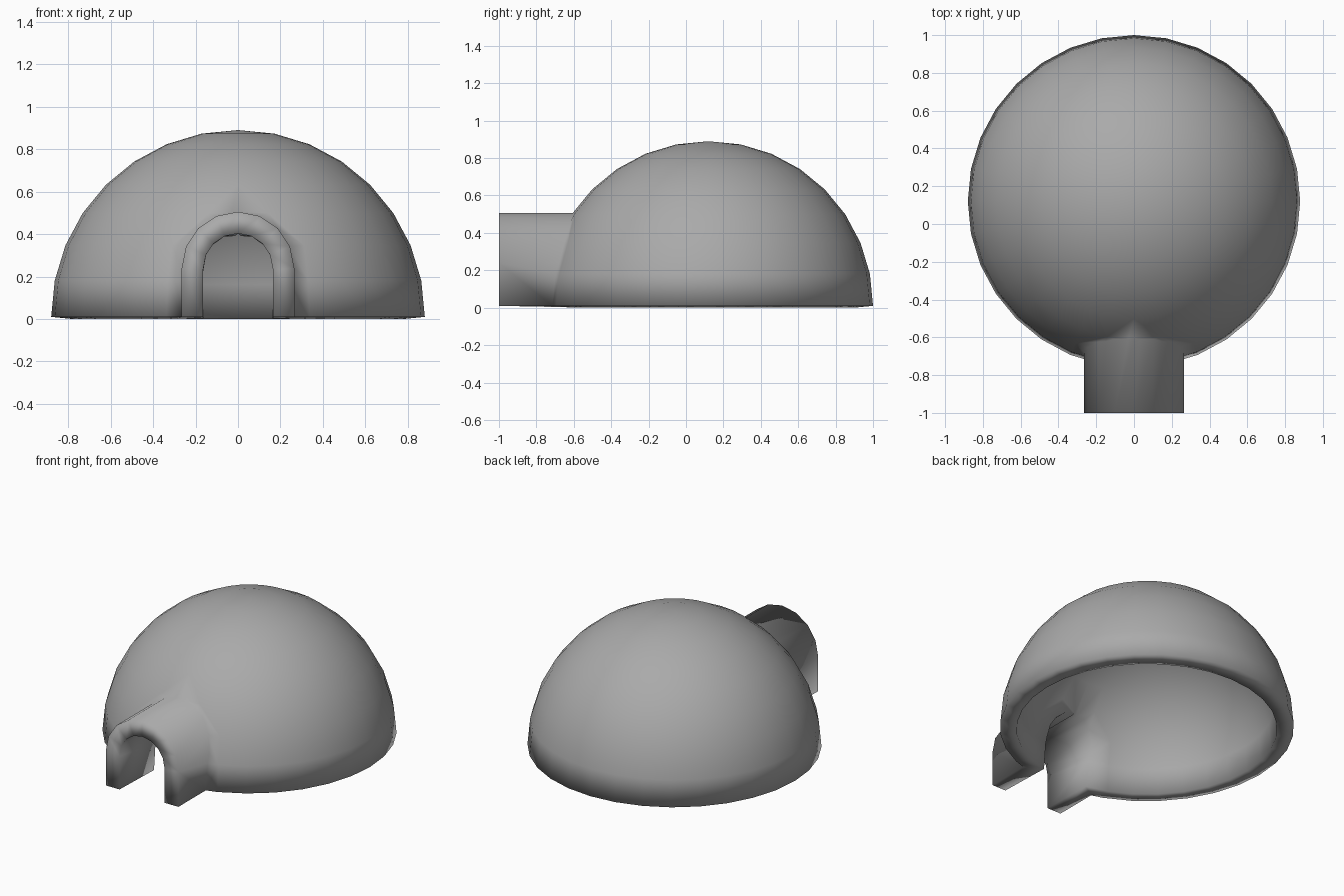
import bpy, bmesh, math
from mathutils import Matrix

cube = bpy.data.objects.get("Cube")
if cube:
    bpy.data.objects.remove(cube, do_unlink=True)

BASE = 0.01        # height of the outer lower edge
RADIUS = 0.88      # dome radius
CENTRE_Y = 0.12    # dome centre
HALF_WIDTH = 0.265 # tunnel half width
SPRING = 0.24      # height where the tunnel arch starts
FRONT = -1.0
WALL = 0.1

grey = bpy.data.materials.new("plain grey")
grey.use_nodes = True
colour = (0.4, 0.4, 0.4, 1)
grey.diffuse_color = colour
grey.node_tree.nodes["Principled BSDF"].inputs["Base Color"].default_value = colour


def make_object(name, bm):
    bmesh.ops.recalc_face_normals(bm, faces=bm.faces)
    mesh = bpy.data.meshes.new(name)
    bm.to_mesh(mesh)
    bm.free()
    mesh.materials.append(grey)
    obj = bpy.data.objects.new(name, mesh)
    bpy.context.collection.objects.link(obj)
    return obj


# Dome
bm = bmesh.new()
bmesh.ops.create_uvsphere(bm, u_segments=32, v_segments=16, radius=RADIUS,
                          matrix=Matrix.Translation((0, CENTRE_Y, BASE)))
igloo = make_object("igloo_shell", bm)

# Entrance tunnel: an arch profile pushed into the dome
bm = bmesh.new()
arch = [(HALF_WIDTH * math.cos(math.pi * i / 8), SPRING + HALF_WIDTH * math.sin(math.pi * i / 8))
        for i in range(9)]
outline = [(HALF_WIDTH, -0.3)] + arch + [(-HALF_WIDTH, -0.3)]
face = bm.faces.new([bm.verts.new((x, FRONT, z)) for x, z in outline])
pushed = bmesh.ops.extrude_face_region(bm, geom=[face], use_keep_orig=True)
for v in pushed["geom"]:
    if isinstance(v, bmesh.types.BMVert):
        v.co.y = -0.3
tunnel = make_object("tunnel_helper", bm)
tunnel.hide_render = True

# Join both into one skin
union = igloo.modifiers.new("join_tunnel", "BOOLEAN")
union.operation = "UNION"
union.solver = "EXACT"
union.object = tunnel
bpy.context.view_layer.objects.active = igloo
igloo.select_set(True)
bpy.ops.object.modifier_apply(modifier=union.name)
bpy.data.objects.remove(tunnel, do_unlink=True)

# Open the underside and the doorway
bm = bmesh.new()
bm.from_mesh(igloo.data)
bmesh.ops.bisect_plane(bm, geom=bm.verts[:] + bm.edges[:] + bm.faces[:], dist=1e-4,
                       plane_co=(0, 0, BASE), plane_no=(0, 0, 1), clear_inner=True)
door = [f for f in bm.faces if f.calc_center_median().y < FRONT + 0.001]
bmesh.ops.delete(bm, geom=door, context="FACES")
bmesh.ops.remove_doubles(bm, verts=bm.verts, dist=0.012)
bmesh.ops.recalc_face_normals(bm, faces=bm.faces)
if sum(f.normal.z * f.calc_area() for f in bm.faces) < 0:
    bmesh.ops.reverse_faces(bm, faces=bm.faces)
bm.to_mesh(igloo.data)
bm.free()

# Thick wall, growing inwards
wall = igloo.modifiers.new("wall", "SOLIDIFY")
wall.thickness = WALL
wall.offset = -1
wall.use_even_offset = True
bpy.ops.object.modifier_apply(modifier=wall.name)
bpy.ops.object.shade_smooth()
